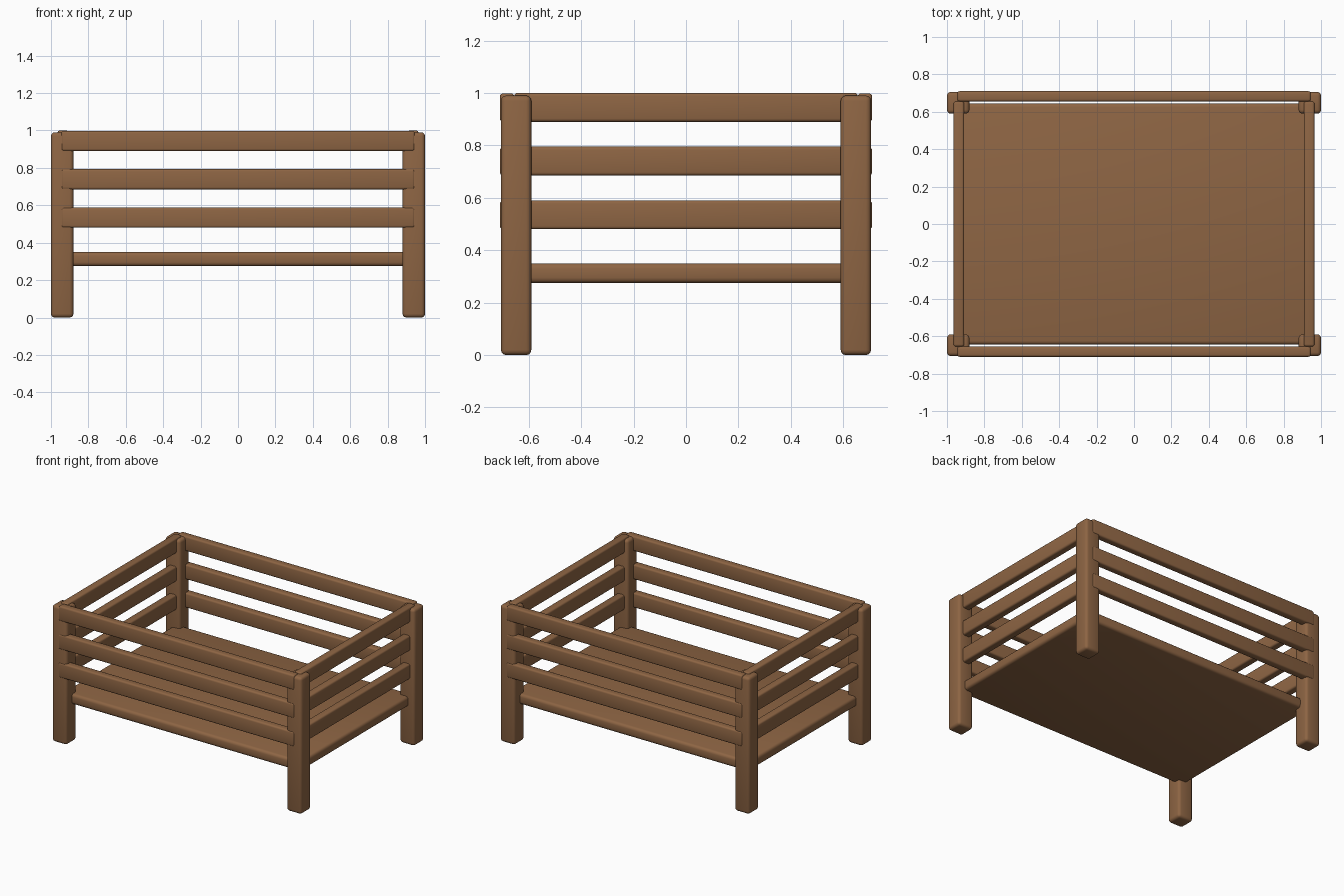
import bpy, bmesh, math

if "Cube" in bpy.data.objects:
    bpy.data.objects.remove(bpy.data.objects["Cube"])

wood = bpy.data.materials.new("brown wood")
wood.diffuse_color = (0.27, 0.13, 0.057, 1)
wood.use_nodes = True
wood.node_tree.nodes["Principled BSDF"].inputs["Base Color"].default_value = wood.diffuse_color


def beam(name, lo, hi, bevel):
    """Rounded-edge timber between two opposite corners."""
    me = bpy.data.meshes.new(name)
    bm = bmesh.new()
    bmesh.ops.create_cube(bm, size=1)
    for v in bm.verts:
        for i in range(3):
            v.co[i] = lo[i] if v.co[i] < 0 else hi[i]
    bmesh.ops.bevel(bm, geom=bm.edges[:], offset=bevel, segments=3,
                    profile=0.5, affect='EDGES')
    bm.to_mesh(me)
    bm.free()
    me.materials.append(wood)
    ob = bpy.data.objects.new(name, me)
    bpy.context.collection.objects.link(ob)
    bpy.ops.object.select_all(action='DESELECT')
    bpy.context.view_layer.objects.active = ob
    ob.select_set(True)
    bpy.ops.object.shade_smooth_by_angle(angle=math.radians(35))
    return ob


def span(s, a, b):
    """Mirror the range a..b to the side given by the sign s."""
    return sorted((s * a, s * b))


sides = {-1: ("front", "left"), 1: ("back", "right")}

# Corner posts
for sx in sides:
    for sy in sides:
        x, y = span(sx, 0.88, 1.0), span(sy, 0.59, 0.706)
        beam(f"{sides[sy][0]}_{sides[sx][1]}_post",
             (x[0], y[0], 0), (x[1], y[1], 0.99), 0.02)

# Three rails on every side
for n, z in enumerate((0.48, 0.685, 0.89), 1):
    for s, (y_name, x_name) in sides.items():
        y = span(s, 0.655, 0.71)
        beam(f"{y_name}_rail_{n}", (-0.945, y[0], z), (0.945, y[1], z + 0.108), 0.012)
        x = span(s, 0.908, 0.965)
        beam(f"{x_name}_rail_{n}", (x[0], -0.655, z), (x[1], 0.655, z + 0.11), 0.012)

# Floor board
beam("floor_board", (-0.95, -0.645, 0.275), (0.95, 0.645, 0.35), 0.02)
